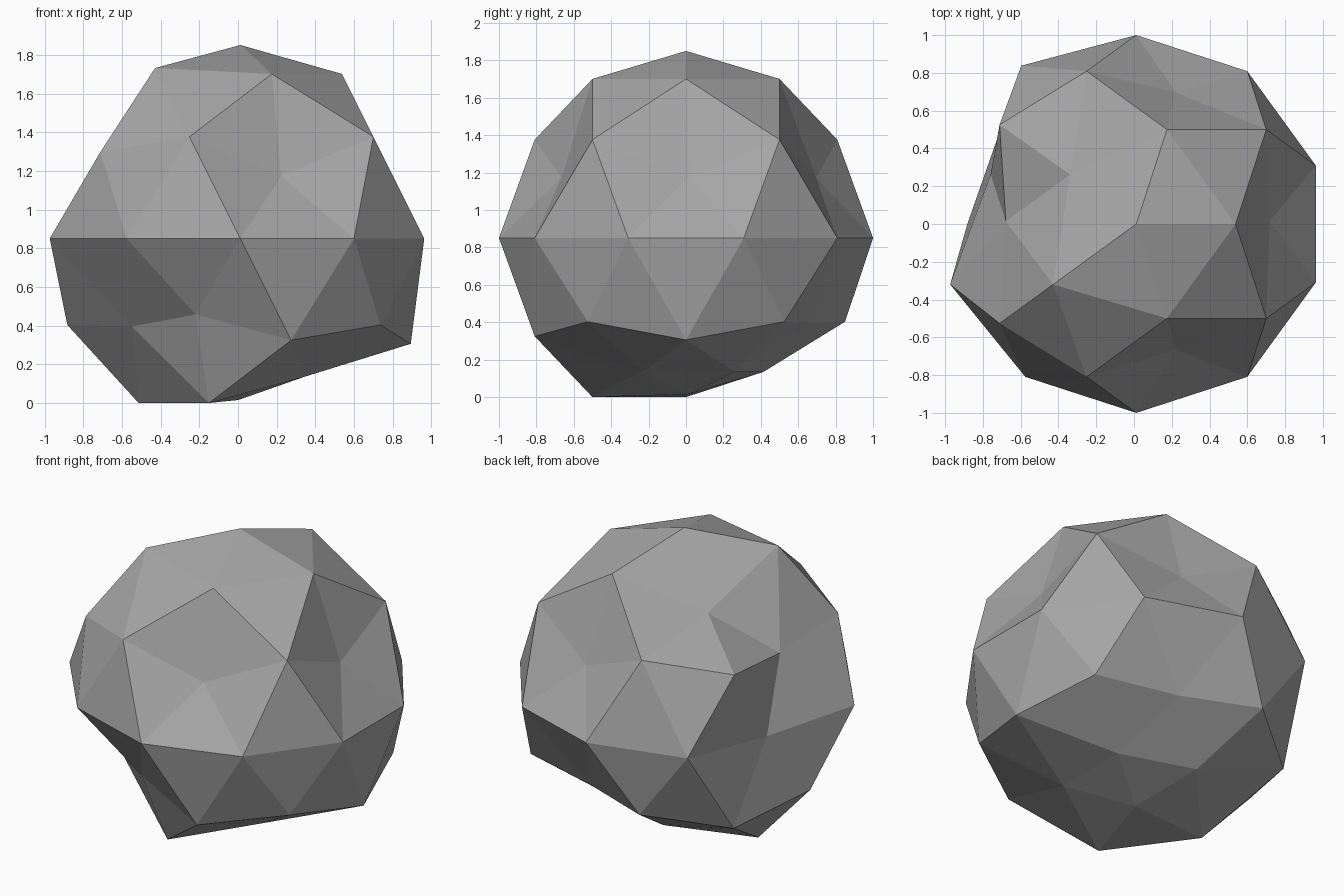
import bpy
import bmesh
from mathutils import Vector

# Remove the default object if present
default_cube = bpy.data.objects.get("Cube")
if default_cube:
    bpy.data.objects.remove(default_cube, do_unlink=True)


def flat_material(name, colour):
    material = bpy.data.materials.new(name)
    material.use_nodes = True
    material.diffuse_color = colour
    shader = material.node_tree.nodes["Principled BSDF"]
    shader.inputs["Base Color"].default_value = colour
    shader.inputs["Roughness"].default_value = 0.9
    return material


def nearest(vertices, direction):
    """Vertex that points most closely along a rough direction."""
    target = Vector(direction).normalized()
    return max(vertices, key=lambda vertex: vertex.co.normalized().dot(target))


# Rough directions of the chipped corners and the swollen corners
chipped = [
    (3, -8, 4), (3, 8, 4), (9, 0, 4),
    (-4, 3, 8), (-8, 0, 5), (-9, 3, 0),
    (-3, -8, -4), (-7, -5, -5), (3, 8, -5),
    (-2, 5, -8), (4, 3, -8), (4, -3, -8), (0, 0, -9),
]
swollen = [
    (-4, -3, 8), (-9, -3, 0), (-6, 8, 0), (8, 0, -5), (-7, 5, -5),
]

# Boulder: faceted ball with its corners pushed in or out
bm = bmesh.new()
bmesh.ops.create_icosphere(bm, subdivisions=2, radius=1.0)
chip_vertices = [nearest(bm.verts, direction) for direction in chipped]
swell_vertices = [nearest(bm.verts, direction) for direction in swollen]

chip_shift = Vector((-0.01, 0.015, -0.035))
for vertex in chip_vertices:
    vertex.co = vertex.co * 0.8 + chip_shift
for vertex in swell_vertices:
    vertex.co *= 1.036

# Rest the lowest corners on the ground and centre the boulder
lowest = min(vertex.co.z for vertex in bm.verts)
bmesh.ops.translate(bm, verts=bm.verts, vec=(0.012, 0, -lowest))
bmesh.ops.recalc_face_normals(bm, faces=bm.faces)

mesh = bpy.data.meshes.new("boulder")
bm.to_mesh(mesh)
bm.free()
mesh.materials.append(flat_material("stone grey", (0.38, 0.38, 0.38, 1.0)))
for polygon in mesh.polygons:
    polygon.use_smooth = False

boulder = bpy.data.objects.new("boulder", mesh)
bpy.context.collection.objects.link(boulder)
